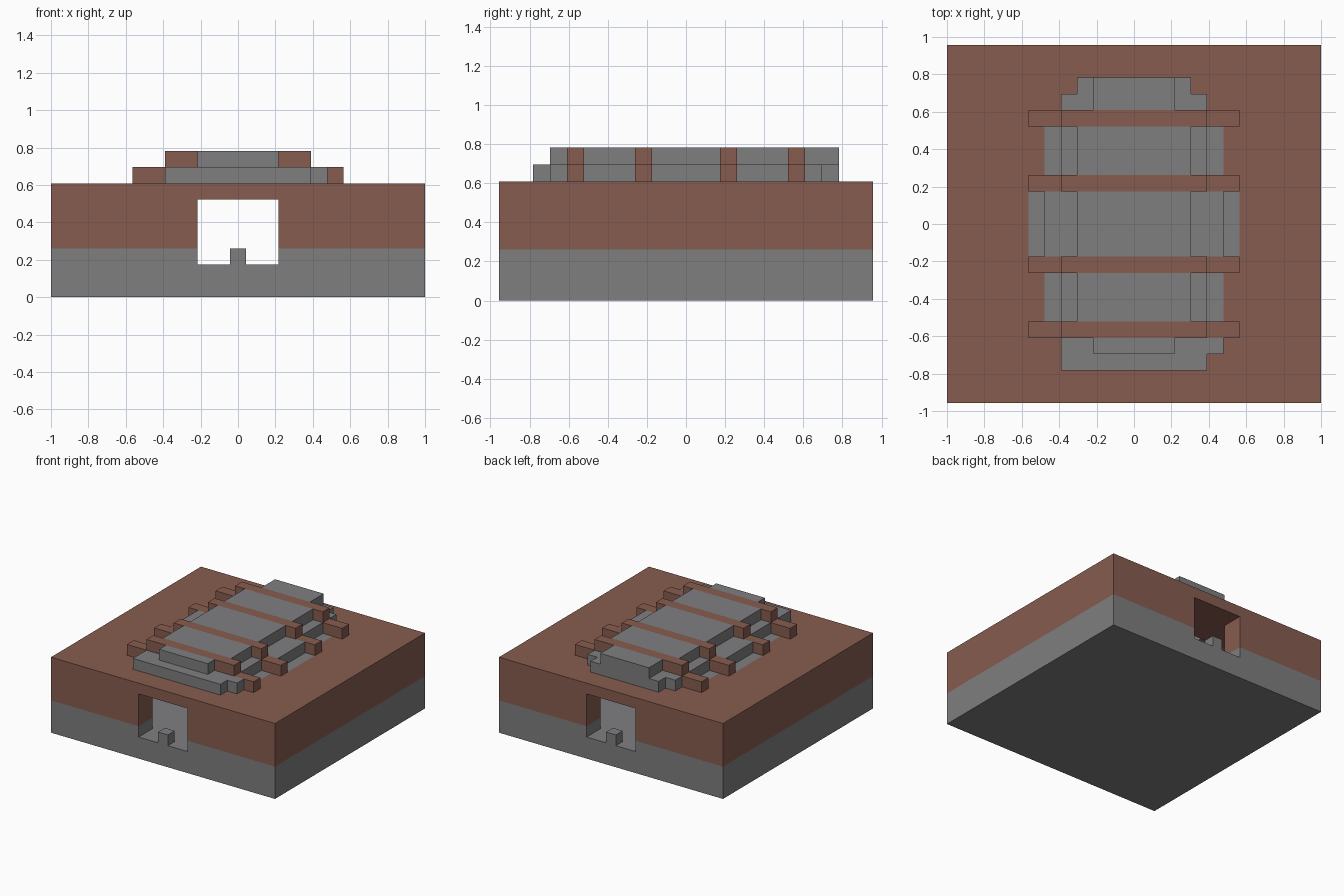
import bpy
import bmesh

U = 2 / 23          # one building block
HX, HY = 11.5, 11   # half footprint in blocks

if "Cube" in bpy.data.objects:
    bpy.data.objects.remove(bpy.data.objects["Cube"], do_unlink=True)


def material(name, rgb):
    m = bpy.data.materials.new(name)
    m.use_nodes = True
    m.diffuse_color = (*rgb, 1)
    m.node_tree.nodes["Principled BSDF"].inputs["Base Color"].default_value = (*rgb, 1)
    return m


brick = material("brick_brown", (0.245, 0.107, 0.08))
stone = material("stone_grey", (0.212, 0.21, 0.216))


def blocks(name, mat, boxes):
    """One object from boxes given as (x0, x1, y0, y1, z0, z1) in blocks."""
    bm = bmesh.new()
    for x0, x1, y0, y1, z0, z1 in boxes:
        verts = bmesh.ops.create_cube(bm, size=1)["verts"]
        bmesh.ops.scale(bm, verts=verts, vec=((x1 - x0) * U, (y1 - y0) * U, (z1 - z0) * U))
        bmesh.ops.translate(bm, verts=verts, vec=((x0 + x1) * U / 2, (y0 + y1) * U / 2, (z0 + z1) * U / 2))
    mesh = bpy.data.meshes.new(name)
    bm.to_mesh(mesh)
    bm.free()
    mesh.materials.append(mat)
    obj = bpy.data.objects.new(name, mesh)
    bpy.context.collection.objects.link(obj)


def mirror_x(boxes):
    return boxes + [(-b[1], -b[0], *b[2:]) for b in boxes]


def mirror_y(boxes):
    return boxes + [(b[0], b[1], -b[3], -b[2], *b[4:]) for b in boxes]


def walls(z0, z1):
    """Hollow room with a doorway in the front and the back."""
    sides = [(9.5, HX, -HY, HY, z0, z1)]
    ends = mirror_y([(2.5, 9.5, 9, HY, z0, z1)])
    return mirror_x(sides + ends)


# Base, walls and door posts
blocks("floor_slab", stone, [(-HX, HX, -HY, HY, 0, 2)])
blocks("lower_walls", stone, walls(2, 3))
blocks("upper_walls", brick, walls(3, 6))
blocks("door_posts", stone, mirror_y([(-0.5, 0.5, 10, HY, 2, 3)]))

# Flat roof around the raised vault
roof = mirror_y([(-HX, HX, 7, HY, 6, 7)])
roof += mirror_x([(6.5, HX, -7, 7, 6, 7)])
roof += mirror_y(mirror_x([(5.5, 6.5, 3, 6, 6, 7)]))
blocks("flat_roof", brick, roof)

# Arched ribs across the vault
ribs = []
for y in (2, 6):
    ribs += [(-4.5, 4.5, y, y + 1, 6, 9)]
    ribs += mirror_x([(4.5, 6.5, y, y + 1, 6, 8)])
blocks("vault_ribs", brick, mirror_y(ribs))


# Stepped hollow panels between the ribs
def bay(y0, y1, outer):
    steps = [(3.5, outer - 1, y0, y1, 7, 8), (outer - 1, outer, y0, y1, 6, 7)]
    return [(-3.5, 3.5, y0, y1, 8, 9)] + mirror_x(steps)


blocks("middle_panel", stone, bay(-2, 2, 6.5))
blocks("side_panels", stone, mirror_y(bay(3, 6, 5.5)))

# Vault ends
blocks("front_end_cap", stone, [
    (-4.5, 4.5, -9, -7, 7, 8),
    (4.5, 5.5, -8, -7, 7, 8),
    (-2.5, 2.5, -8, -7, 8, 9)])
blocks("back_end_cap", stone, [
    (-4.5, 4.5, 7, 8, 7, 8),
    (-3.5, 3.5, 8, 9, 7, 8),
    (-2.5, 2.5, 7, 9, 8, 9)])
